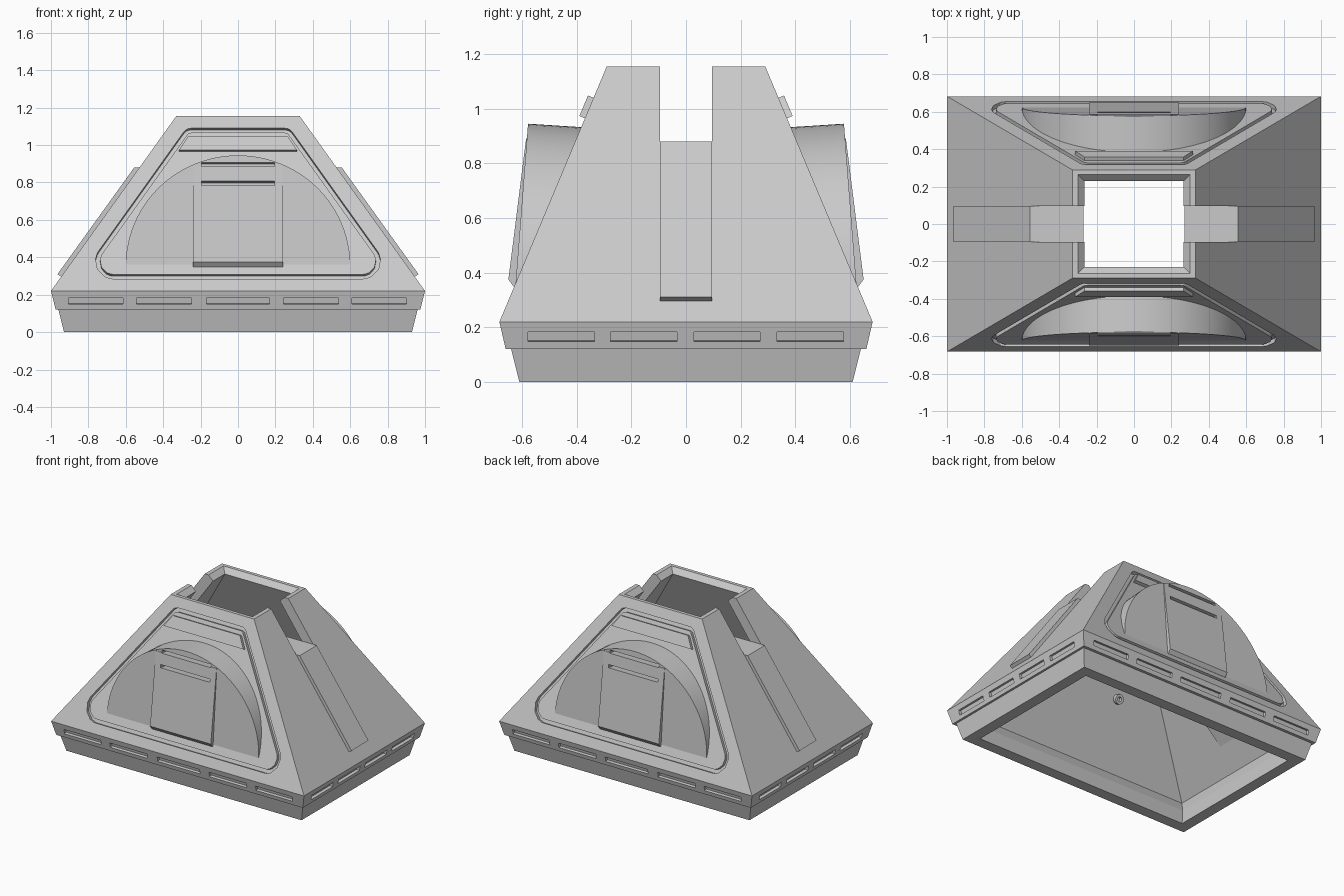
import bpy, bmesh, math
from mathutils import Matrix, Vector

if "Cube" in bpy.data.objects:
    bpy.data.objects.remove(bpy.data.objects["Cube"])

grey = bpy.data.materials.new("plain grey")
grey.use_nodes = True
grey.diffuse_color = (0.59, 0.59, 0.59, 1)
grey.node_tree.nodes["Principled BSDF"].inputs["Base Color"].default_value = (0.59, 0.59, 0.59, 1)


def loft(bm, loops, ring=False):
    """Skin equal-length loops; close into a ring or cap both ends."""
    rows = [[bm.verts.new(p) for p in loop] for loop in loops]
    n = len(rows[0])
    pairs = list(zip(rows, rows[1:])) + ([(rows[-1], rows[0])] if ring else [])
    for a, b in pairs:
        for i in range(n):
            j = (i + 1) % n
            bm.faces.new((a[i], a[j], b[j], b[i]))
    if not ring:
        bm.faces.new(rows[0])
        bm.faces.new(rows[-1])


def box(bm, center, size, rot=Matrix()):
    m = Matrix.Translation(center) @ rot @ Matrix.Diagonal((*size, 1))
    bmesh.ops.create_cube(bm, size=1, matrix=m)


def finish(name, bm):
    bmesh.ops.recalc_face_normals(bm, faces=bm.faces)
    me = bpy.data.meshes.new(name)
    bm.to_mesh(me)
    bm.free()
    me.materials.append(grey)
    ob = bpy.data.objects.new(name, me)
    bpy.context.collection.objects.link(ob)
    return ob


def activate(ob):
    bpy.ops.object.select_all(action='DESELECT')
    ob.select_set(True)
    bpy.context.view_layer.objects.active = ob


def cut(targets, cutter):
    cutter.hide_render = True
    for ob in targets:
        mod = ob.modifiers.new("cut", 'BOOLEAN')
        mod.operation = 'DIFFERENCE'
        mod.solver = 'EXACT'
        mod.object = cutter
        activate(ob)
        bpy.ops.object.modifier_apply(modifier=mod.name)
    bpy.data.objects.remove(cutter)


def face_y(z):
    return -0.683 + 0.393 * (z - 0.22) / 0.935


def on_face(s, x, z, n):
    """Point on the sloped front (s=1) or back (s=-1), raised by n."""
    return Vector((s * x, s * (face_y(z) - n * 0.923), z + n * 0.385))


def rounded(corners, radii, steps=6):
    """Fillet each corner of a 2D polygon."""
    out = []
    for i, r in enumerate(radii):
        c = Vector(corners[i])
        a = (Vector(corners[i - 1]) - c).normalized()
        b = (Vector(corners[(i + 1) % len(corners)]) - c).normalized()
        half = a.angle(b) / 2
        mid = c + (a + b).normalized() * r / math.sin(half)
        t = r / math.tan(half)
        p, q = c + a * t - mid, c + b * t - mid
        for k in range(steps + 1):
            f = k / steps
            out.append(mid + (p * (1 - f) + q * f).normalized() * r)
    return out


def outline(inset):
    lo, hi = 0.285 + inset, 1.09 - inset
    side = lambda z: 0.755 - 0.715 * (z - 0.42) - 1.23 * inset
    pts = [(-side(lo), lo), (side(lo), lo), (side(hi), hi), (-side(hi), hi)]
    return rounded(pts, [0.095 - inset] * 2 + [0.05 - inset] * 2)


# Hollow body: rectangular sections up the outside, then down the parallel inside
sections = [(0.93, 0.61, 0), (0.96, 0.64, 0.12), (0.975, 0.66, 0.12), (1, 0.683, 0.22),
            (0.33, 0.29, 1.155), (0.30, 0.265, 1.155), (0.265, 0.23, 1.12),
            (0.915, 0.61, 0.21), (0.88, 0.56, 0.12), (0.85, 0.53, 0)]
bm = bmesh.new()
loft(bm, [[(-x, -y, z), (x, -y, z), (x, y, z), (-x, y, z)] for x, y, z in sections], ring=True)
body = finish("body_shell", bm)

# Cutter: top notch, panel grooves and band slots
bm = bmesh.new()
box(bm, (0, 0, 1.1), (1.3, 0.192, 0.45))
for s in (1, -1):
    outer, inner = outline(0), outline(0.024)
    loft(bm, [[on_face(s, p.x, p.y, n) for p in loop] for loop, n in
              ((outer, 0.03), (outer, -0.025), (inner, -0.025), (inner, 0.03))], ring=True)
    for x, w in ((-0.76, 0.29), (-0.395, 0.295), (0, 0.335), (0.39, 0.295), (0.755, 0.29)):
        box(bm, (x, -0.671 * s, 0.166), (w, 0.04, 0.035), Matrix.Rotation(0.2 * s, 4, 'X'))
    for y in (-0.457, -0.155, 0.15, 0.455):
        box(bm, (0.986 * s, y, 0.165), (0.04, 0.243, 0.036), Matrix.Rotation(0.24 * s, 4, 'Y'))
cut([body], finish("body_cutter", bm))

# Side straps running down from the notch
strap = [(0.27, 0.88), (0.555, 0.88), (0.965, 0.31), (0.945, 0.295), (0.84, 0.33)]
for s, side in ((1, "left"), (-1, "right")):
    bm = bmesh.new()
    loft(bm, [[(s * x, y, z) for x, z in strap] for y in (-0.096, 0.096)])
    finish(side + "_strap", bm)


def dome_y(z):
    return -0.578 - 0.078 * (0.945 - z)


for s, end in ((1, "front"), (-1, "back")):
    # Raised plate under the top of the panel
    bm = bmesh.new()
    plate = [(-0.315, 0.965), (0.315, 0.965), (0.265, 1.04), (-0.265, 1.04)]
    loft(bm, [[on_face(s, x, z, n) for x, z in plate] for n in (-0.01, 0.022)])
    finish(end + "_plate", bm)

    # Half-round dome standing out of the slope
    arc = [(0.6 * math.cos(math.pi * i / 48), 0.355 + 0.59 * math.sin(math.pi * i / 48))
           for i in range(49)]
    bm = bmesh.new()
    loft(bm, [[(s * x, s * dome_y(z), z) for x, z in arc],
              [(s * x, s * (face_y(z) + 0.03), z - 0.025 * (z - 0.355)) for x, z in arc]])
    dome = finish(end + "_dome", bm)

    # Wedge door thickening towards its foot
    bm = bmesh.new()
    profile = [(dome_y(0.89) + 0.01, 0.89), (dome_y(0.89) - 0.003, 0.89),
               (-0.65, 0.375), (-0.63, 0.348), (-0.6, 0.348)]
    loft(bm, [[(s * x, s * y, z) for y, z in profile] for x in (-0.24, 0.24)])
    door = finish(end + "_door", bm)

    # Vents sloping down into the dome
    bm = bmesh.new()
    for z in (0.795, 0.895):
        box(bm, (0, s * dome_y(z), z), (0.39, 0.13, 0.022), Matrix.Rotation(-0.13 * s, 4, 'X'))
    cut([dome, door], finish("vent_cutter", bm))
    activate(dome)
    bpy.ops.object.shade_smooth_by_angle(angle=math.radians(30))

# Small hollow peg on the inner wall
bm = bmesh.new()
rings = []
for r, d in ((0.033, -0.02), (0.033, 0.025), (0.016, 0.025), (0.016, -0.02)):
    rings.append([(-0.22 + r * math.cos(a * math.pi / 8),
                   -0.428 + d * 0.92 + r * 0.385 * math.sin(a * math.pi / 8),
                   0.645 - d * 0.385 + r * 0.92 * math.sin(a * math.pi / 8)) for a in range(16)])
loft(bm, rings, ring=True)
finish("inner_peg", bm)
